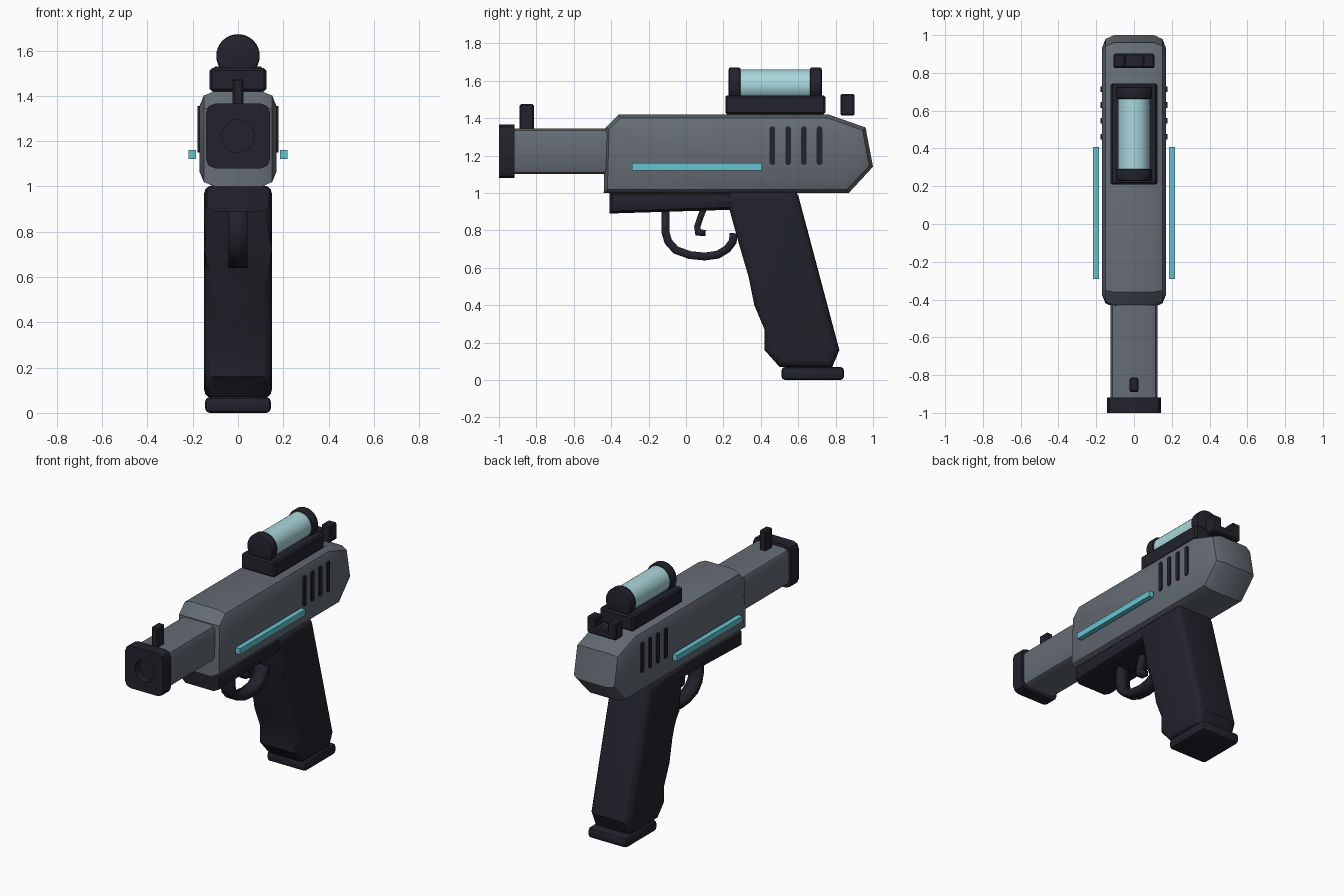
import bpy, bmesh, math
from mathutils import Matrix, Vector

cube = bpy.data.objects.get("Cube")
if cube:
    bpy.data.objects.remove(cube, do_unlink=True)


def material(name, rgb, rough=0.6):
    m = bpy.data.materials.new(name)
    m.use_nodes = True
    m.diffuse_color = (*rgb, 1)
    node = m.node_tree.nodes["Principled BSDF"]
    node.inputs["Base Color"].default_value = (*rgb, 1)
    node.inputs["Roughness"].default_value = rough
    return m


GREY = material("gunmetal grey", (0.13, 0.15, 0.175))
DARK = material("near black", (0.016, 0.016, 0.025))
TEAL = material("bright teal", (0.13, 0.56, 0.63))
GLASS = material("pale glass blue", (0.40, 0.68, 0.72))


def finish(name, bm, mat, smooth=True):
    """Turn a bmesh into a named, shaded object."""
    bmesh.ops.recalc_face_normals(bm, faces=bm.faces)
    mesh = bpy.data.meshes.new(name)
    bm.to_mesh(mesh)
    bm.free()
    mesh.materials.append(mat)
    ob = bpy.data.objects.new(name, mesh)
    bpy.context.collection.objects.link(ob)
    bpy.ops.object.select_all(action="DESELECT")
    ob.select_set(True)
    bpy.context.view_layer.objects.active = ob
    if smooth:
        bpy.ops.object.shade_smooth_by_angle(angle=math.radians(35))
    return ob


def box(name, x, y, z, mat, bevel=0.0, segments=1, along=None):
    """Box from (min, max) ranges; bevel all edges, or those along one axis."""
    bm = bmesh.new()
    bmesh.ops.create_cube(bm, size=1)
    for v in bm.verts:
        v.co = Vector(r[0] if c < 0 else r[1] for c, r in zip(v.co, (x, y, z)))
    if bevel:
        edges = [e for e in bm.edges if along is None
                 or abs((e.verts[0].co - e.verts[1].co)[along]) > 1e-4]
        bmesh.ops.bevel(bm, geom=edges, offset=bevel, segments=segments,
                        profile=0.5, affect="EDGES")
    return finish(name, bm, mat)


def slab(name, outline, half, mat, bevel=0.0, segments=2):
    """Side outline (y, z) given thickness across x, with its rims rounded."""
    bm = bmesh.new()
    face = bm.faces.new([bm.verts.new((-half, y, z)) for y, z in outline])
    new = bmesh.ops.extrude_face_region(bm, geom=[face])["geom"]
    for v in new:
        if isinstance(v, bmesh.types.BMVert):
            v.co.x = half
    if bevel:
        rims = [e for e in bm.edges if abs(e.verts[0].co.x - e.verts[1].co.x) < 1e-5]
        bmesh.ops.bevel(bm, geom=rims, offset=bevel, segments=segments,
                        profile=0.5, affect="EDGES", clamp_overlap=True)
    return finish(name, bm, mat)


def cylinder(name, radius, y, z, mat, bevel=0.0):
    """Cylinder lying along y on the centre plane."""
    bm = bmesh.new()
    place = Matrix.Translation((0, sum(y) / 2, z)) @ Matrix.Rotation(math.pi / 2, 4, "X")
    bmesh.ops.create_cone(bm, cap_ends=True, segments=32, radius1=radius,
                          radius2=radius, depth=y[1] - y[0], matrix=place)
    if bevel:
        rims = [e for e in bm.edges if abs(e.verts[0].co.y - e.verts[1].co.y) < 1e-5]
        bmesh.ops.bevel(bm, geom=rims, offset=bevel, segments=2, profile=0.5, affect="EDGES")
    return finish(name, bm, mat)


def strap(name, path, half, thickness, mat):
    """Bent bar following a (y, z) path."""
    bm = bmesh.new()
    rows = [[bm.verts.new((s * half, y, z)) for s in (-1, 1)] for y, z in path]
    for a, b in zip(rows, rows[1:]):
        bm.faces.new((a[0], a[1], b[1], b[0]))
    ob = finish(name, bm, mat)
    mod = ob.modifiers.new("thickness", "SOLIDIFY")
    mod.thickness, mod.offset, mod.use_even_offset = thickness, 0, True
    return ob


# Receiver and barrel
slab("receiver", [(-0.44, 1.0), (-0.43, 1.35), (-0.36, 1.42), (0.76, 1.42),
                  (0.96, 1.35), (1.0, 1.14), (0.87, 1.0)], 0.17, GREY, 0.065)
box("barrel", (-0.125, 0.125), (-0.94, -0.4), (1.1, 1.345), GREY, 0.035, 2, along=1)

# Muzzle block with its bore
muzzle = box("muzzle", (-0.142, 0.142), (-1.0, -0.918), (1.08, 1.365), DARK, 0.04, 2, along=1)
bore = cylinder("bore_cutter", 0.072, (-1.1, -0.95), 1.222, DARK)
bore.hide_render = True
cut = muzzle.modifiers.new("bore", "BOOLEAN")
cut.operation, cut.object, cut.solver = "DIFFERENCE", bore, "EXACT"
bpy.context.view_layer.objects.active = muzzle
bpy.ops.object.modifier_apply(modifier="bore")
bpy.data.objects.remove(bore, do_unlink=True)

# Front and rear sights
box("front_sight", (-0.024, 0.024), (-0.89, -0.813), (1.33, 1.475), DARK, 0.008)
box("rear_sight_base", (-0.108, 0.108), (0.825, 0.902), (1.415, 1.47), DARK, 0.008)
for side, s in (("left", 1), ("right", -1)):
    box(f"rear_sight_post_{side}", sorted((s * 0.045, s * 0.108)), (0.825, 0.902),
        (1.42, 1.53), DARK, 0.008)

# Scope: rail, glass tube and end caps
box("scope_rail", (-0.125, 0.125), (0.21, 0.745), (1.42, 1.522), DARK, 0.01)
cylinder("scope_tube", 0.084, (0.27, 0.69), 1.576, GLASS)
for end, y in (("front", 0.228), ("rear", 0.662)):
    cylinder(f"scope_cap_{end}", 0.096, (y, y + 0.064), 1.576, DARK, 0.012)

# Side light strips and vents
for side, s in (("left", 1), ("right", -1)):
    box(f"light_strip_{side}", sorted((s * 0.185, s * 0.218)), (-0.29, 0.407),
        (1.12, 1.16), TEAL)
    for i in range(4):
        y = 0.462 + i * 0.084
        box(f"vent_{side}_{i + 1}", sorted((s * 0.15, s * 0.178)), (y - 0.015, y + 0.015),
            (1.15, 1.355), DARK, 0.012, 2, along=0)

# Lower frame, grip and base plate
slab("lower_frame", [(-0.41, 0.89), (-0.41, 1.005), (0.4, 1.005), (0.4, 0.915)],
     0.15, DARK, 0.045)
slab("grip", [(0.22, 1.005), (0.23, 0.92), (0.285, 0.72), (0.335, 0.55), (0.365, 0.4),
              (0.42, 0.27), (0.42, 0.16), (0.5, 0.07), (0.78, 0.065), (0.82, 0.16),
              (0.602, 0.98), (0.59, 1.005)], 0.15, DARK, 0.055, 3)
box("grip_base_plate", (-0.145, 0.145), (0.51, 0.845), (0.0, 0.07), DARK, 0.02, 2)

# Trigger and its guard
strap("trigger_guard", [(-0.11, 0.92), (-0.11, 0.79), (-0.095, 0.74), (-0.055, 0.695),
                        (0.02, 0.668), (0.1, 0.66), (0.17, 0.67), (0.22, 0.7),
                        (0.25, 0.74), (0.255, 0.785)], 0.042, 0.042, DARK)
strap("trigger", [(0.1, 0.93), (0.075, 0.865), (0.06, 0.82), (0.065, 0.788),
                  (0.105, 0.786)], 0.025, 0.033, DARK)
